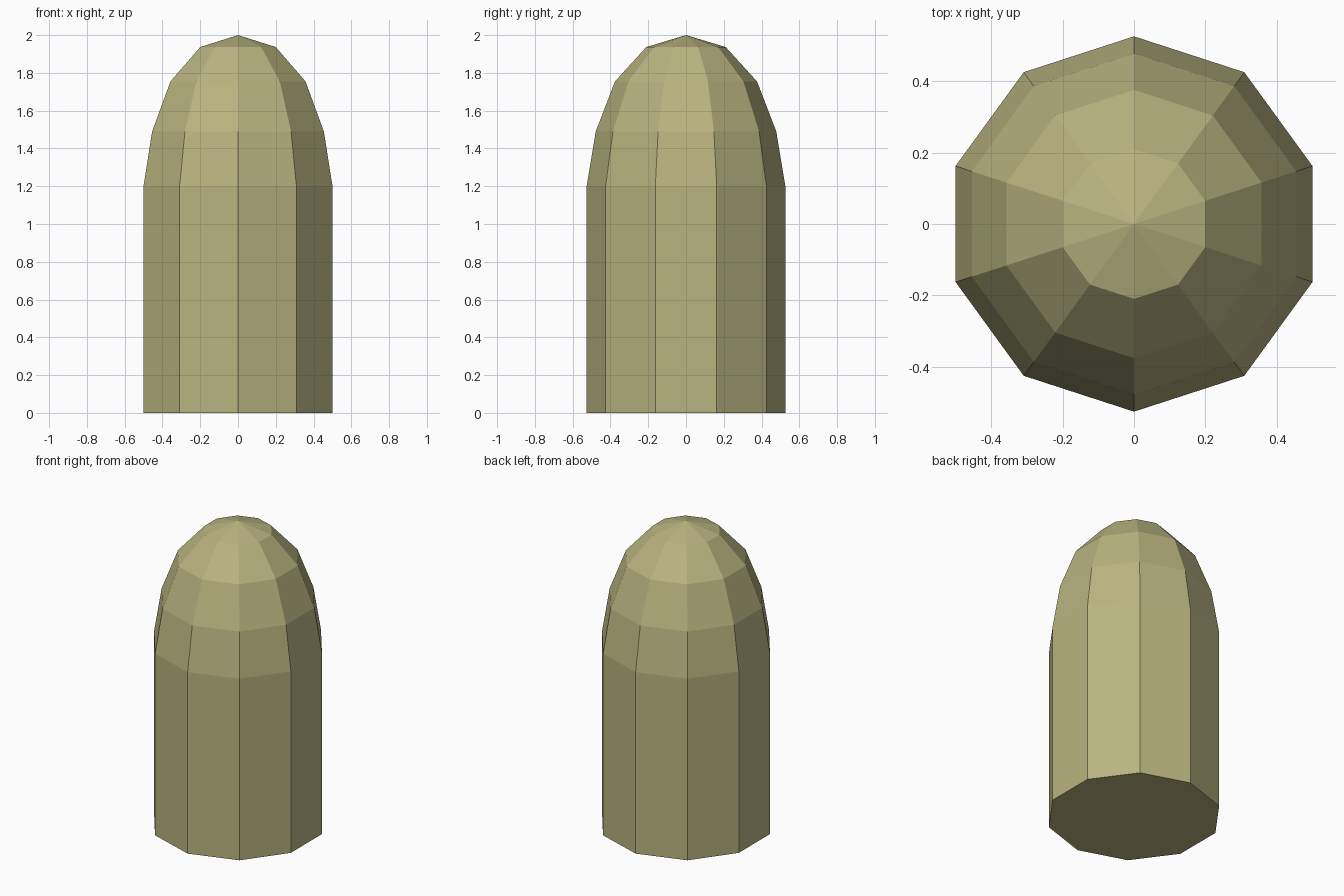
import bpy
import bmesh
from math import cos, sin, pi

cube = bpy.data.objects.get("Cube")
if cube:
    bpy.data.objects.remove(cube, do_unlink=True)

SIDES = 10
# Profile as (radius, height): straight shaft, then a rounded nose
PROFILE = [(0.526, 0), (0.526, 1.2), (0.478, 1.49), (0.376, 1.755), (0.21, 1.937)]
TIP = 2.0

# Single matte olive colour
olive = bpy.data.materials.new("olive_khaki")
olive.use_nodes = True
colour = (0.48, 0.455, 0.216, 1)
olive.diffuse_color = colour
shader = olive.node_tree.nodes["Principled BSDF"]
shader.inputs["Base Color"].default_value = colour
shader.inputs["Roughness"].default_value = 0.9

# Rings of the body, with a corner facing the front
bm = bmesh.new()
rings = []
for radius, z in PROFILE:
    angles = [2 * pi * i / SIDES - pi / 2 for i in range(SIDES)]
    rings.append([bm.verts.new((radius * cos(a), radius * sin(a), z)) for a in angles])
tip = bm.verts.new((0, 0, TIP))

# Side walls, pointed cap and flat base
for i in range(SIDES):
    j = (i + 1) % SIDES
    for low, high in zip(rings, rings[1:]):
        bm.faces.new((low[i], low[j], high[j], high[i]))
    bm.faces.new((rings[-1][i], rings[-1][j], tip))
bm.faces.new(rings[0][::-1])
bmesh.ops.recalc_face_normals(bm, faces=bm.faces)

mesh = bpy.data.meshes.new("domed_body")
bm.to_mesh(mesh)
bm.free()
mesh.materials.append(olive)
body = bpy.data.objects.new("domed_body", mesh)
bpy.context.collection.objects.link(body)
